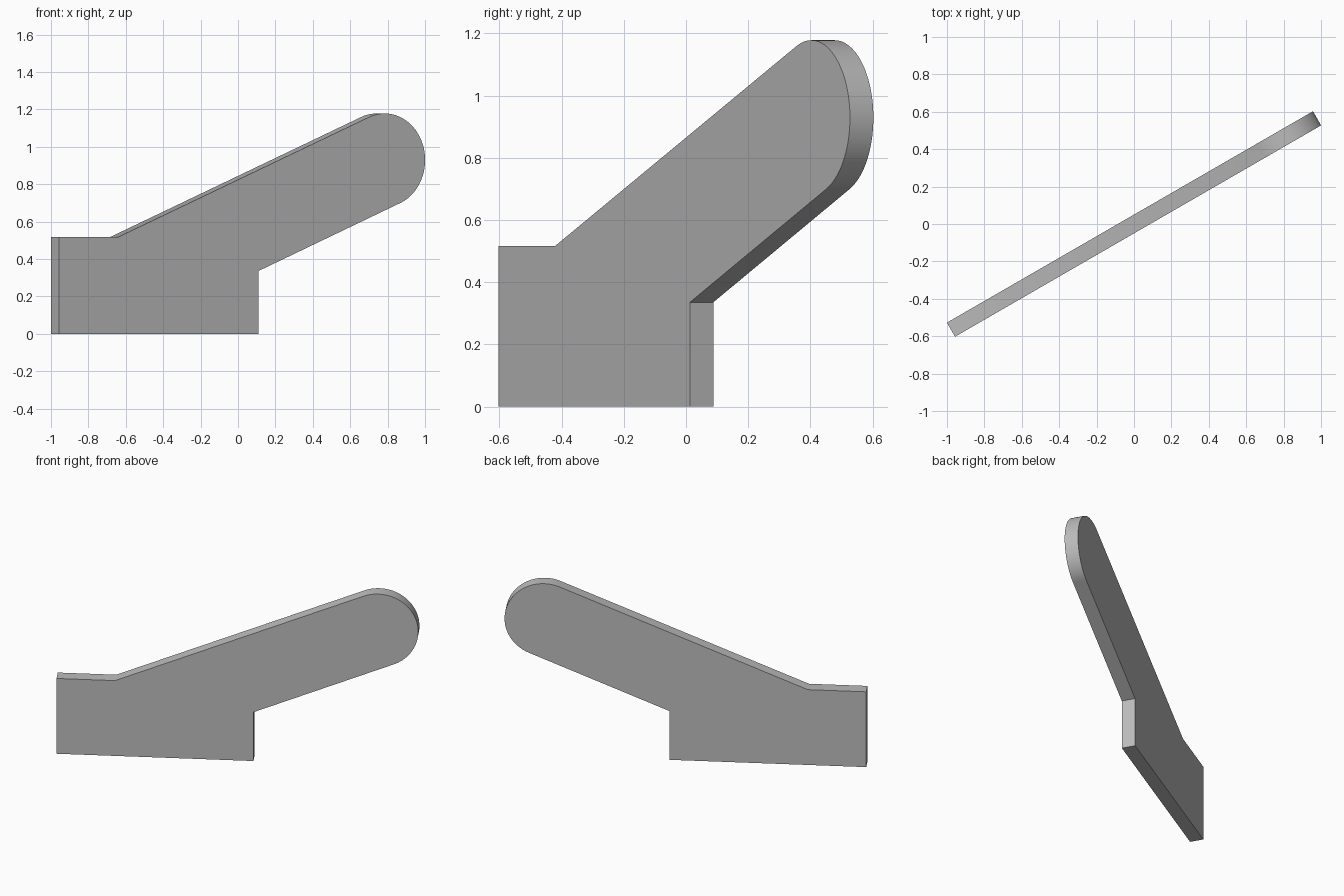
import bpy, bmesh, math
from mathutils import Matrix

cube = bpy.data.objects.get("Cube")
if cube:
    bpy.data.objects.remove(cube, do_unlink=True)

# Single grey material
grey = bpy.data.materials.new("plain_grey")
grey.use_nodes = True
colour = (0.5, 0.5, 0.5, 1)
grey.diffuse_color = colour
grey.node_tree.nodes["Principled BSDF"].inputs["Base Color"].default_value = colour

# Plate outline: rectangular foot with a sloping round-ended arm
THICK = 0.087
SLOPE = math.radians(22.5)
RADIUS, CX, CZ = 0.249, 0.881, 0.929
STEPS = 48
outline = [(-1.13, 0), (0.1, 0), (0.1, 0.335)]
for i in range(STEPS + 1):
    a = SLOPE - math.pi / 2 + math.pi * i / STEPS
    outline.append((CX + RADIUS * math.cos(a), CZ + RADIUS * math.sin(a)))
outline += [(-0.765, 0.517), (-1.13, 0.517)]

# Extrude the outline through its thickness, then turn it about the vertical
bm = bmesh.new()
face = bm.faces.new([bm.verts.new((x, -THICK / 2, z)) for x, z in outline])
result = bmesh.ops.extrude_face_region(bm, geom=[face])
back = [v for v in result["geom"] if isinstance(v, bmesh.types.BMVert)]
bmesh.ops.translate(bm, verts=back, vec=(0, THICK, 0))
bmesh.ops.recalc_face_normals(bm, faces=bm.faces)
bm.transform(Matrix.Rotation(math.radians(30), 4, "Z"))
mesh = bpy.data.meshes.new("angled_plate")
bm.to_mesh(mesh)
bm.free()
mesh.materials.append(grey)

plate = bpy.data.objects.new("angled_plate", mesh)
bpy.context.collection.objects.link(plate)
bpy.context.view_layer.objects.active = plate
plate.select_set(True)
bpy.ops.object.shade_smooth_by_angle(angle=math.radians(30))
